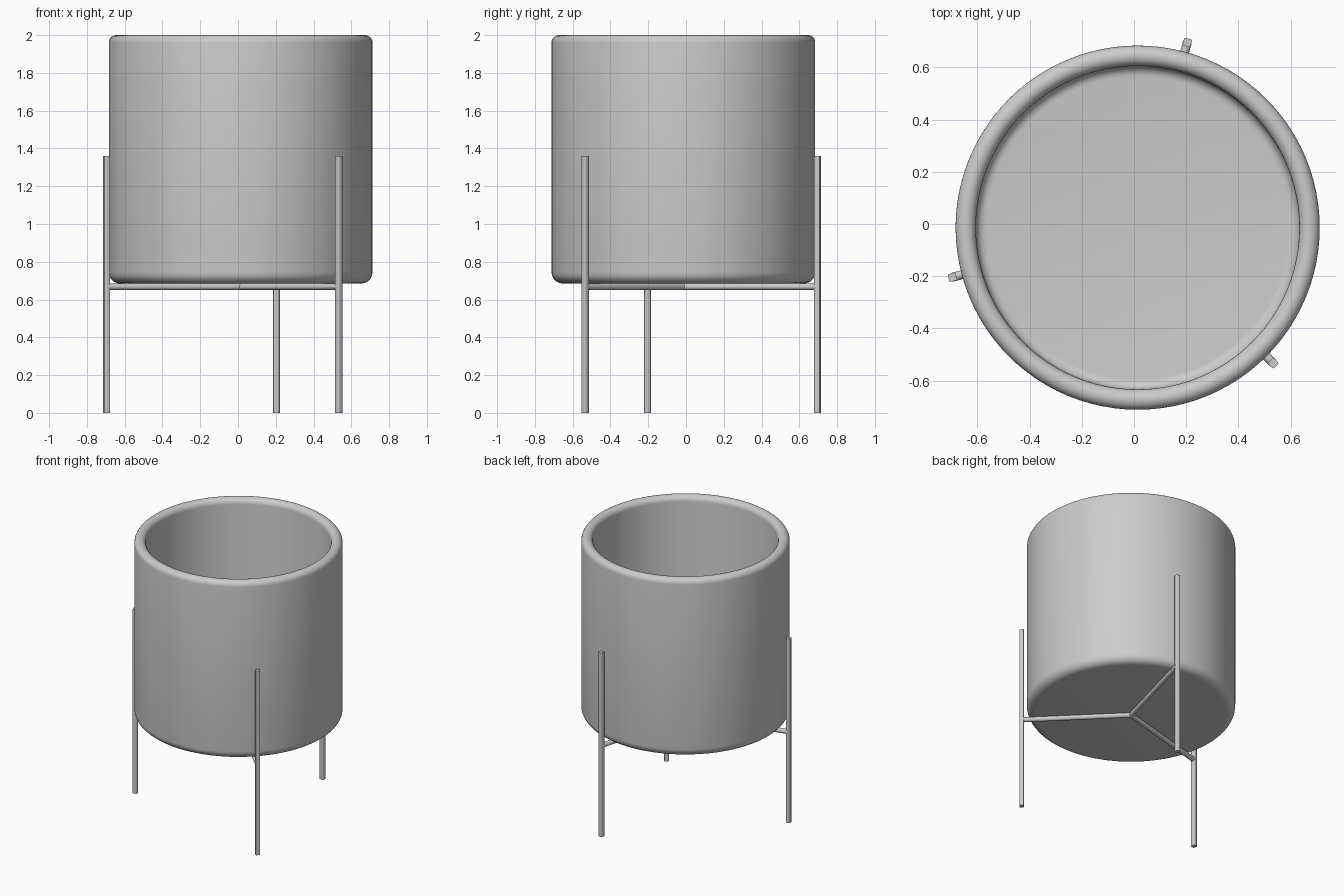
import bpy, bmesh, math
from mathutils import Vector

if "Cube" in bpy.data.objects:
    bpy.data.objects.remove(bpy.data.objects["Cube"])

CX, CY = 0.014, -0.014          # pot axis
LEG_R = 0.735                   # distance of legs from the axis
ANGLES = [75, 195, 315]

grey = bpy.data.materials.new("plain grey")
grey.diffuse_color = (0.6, 0.6, 0.6, 1)
grey.use_nodes = True
grey.node_tree.nodes["Principled BSDF"].inputs["Base Color"].default_value = grey.diffuse_color


def finish(name, bm, angle=40):
    bmesh.ops.recalc_face_normals(bm, faces=bm.faces)
    me = bpy.data.meshes.new(name)
    bm.to_mesh(me)
    bm.free()
    me.materials.append(grey)
    ob = bpy.data.objects.new(name, me)
    bpy.context.collection.objects.link(ob)
    bpy.ops.object.select_all(action='DESELECT')
    ob.select_set(True)
    bpy.context.view_layer.objects.active = ob
    bpy.ops.object.shade_smooth_by_angle(angle=math.radians(angle))
    return ob


def arc(cr, cz, rad, a0, a1, n=6):
    steps = [math.radians(a0 + (a1 - a0) * i / n) for i in range(n + 1)]
    return [(cr + rad * math.cos(a), cz + rad * math.sin(a)) for a in steps]


def lathe(name, profile, seg=96):
    bm = bmesh.new()
    verts = [bm.verts.new((CX + r, CY, z)) for r, z in profile]
    edges = [bm.edges.new(p) for p in zip(verts, verts[1:])]
    bmesh.ops.spin(bm, geom=verts + edges, cent=(CX, CY, 0), axis=(0, 0, 1),
                   angle=math.tau, steps=seg)
    bmesh.ops.remove_doubles(bm, verts=bm.verts, dist=1e-5)
    return finish(name, bm)


# pot: rounded foot, straight wall, rounded rim, hollow inside
profile = [(0, 0.685)]
profile += arc(0.638, 0.745, 0.06, -90, 0)
profile += arc(0.659, 1.961, 0.039, 0, 180, 12)
profile += arc(0.58, 0.80, 0.04, 0, -90)
profile += [(0, 0.76)]
lathe("pot", profile)


def rod(name, a, b, radius):
    a, b = Vector(a), Vector(b)
    d = b - a
    bm = bmesh.new()
    bmesh.ops.create_cone(bm, cap_ends=True, segments=16, radius1=radius,
                          radius2=radius, depth=d.length)
    bm.transform(d.to_track_quat('Z', 'Y').to_matrix().to_4x4())
    bmesh.ops.translate(bm, verts=bm.verts, vec=(a + b) / 2)
    return finish(name, bm)


# stand: three square legs and three bars meeting under the pot
for i, deg in enumerate(ANGLES, 1):
    t = math.radians(deg)
    x, y = CX + LEG_R * math.cos(t), CY + LEG_R * math.sin(t)
    rod(f"cross_bar_{i}", (CX, CY, 0.668), (x, y, 0.668), 0.017)
    bm = bmesh.new()
    bmesh.ops.create_cube(bm, size=1)
    bmesh.ops.scale(bm, verts=bm.verts, vec=(0.031, 0.031, 1.36))
    upright = [e for e in bm.edges
               if abs(e.verts[0].co.z - e.verts[1].co.z) > 1]
    bmesh.ops.bevel(bm, geom=upright, offset=0.005, segments=2,
                    profile=0.5, affect='EDGES')
    leg = finish(f"leg_{i}", bm, 50)
    leg.location = (x, y, 0.68)
    leg.rotation_euler.z = t
